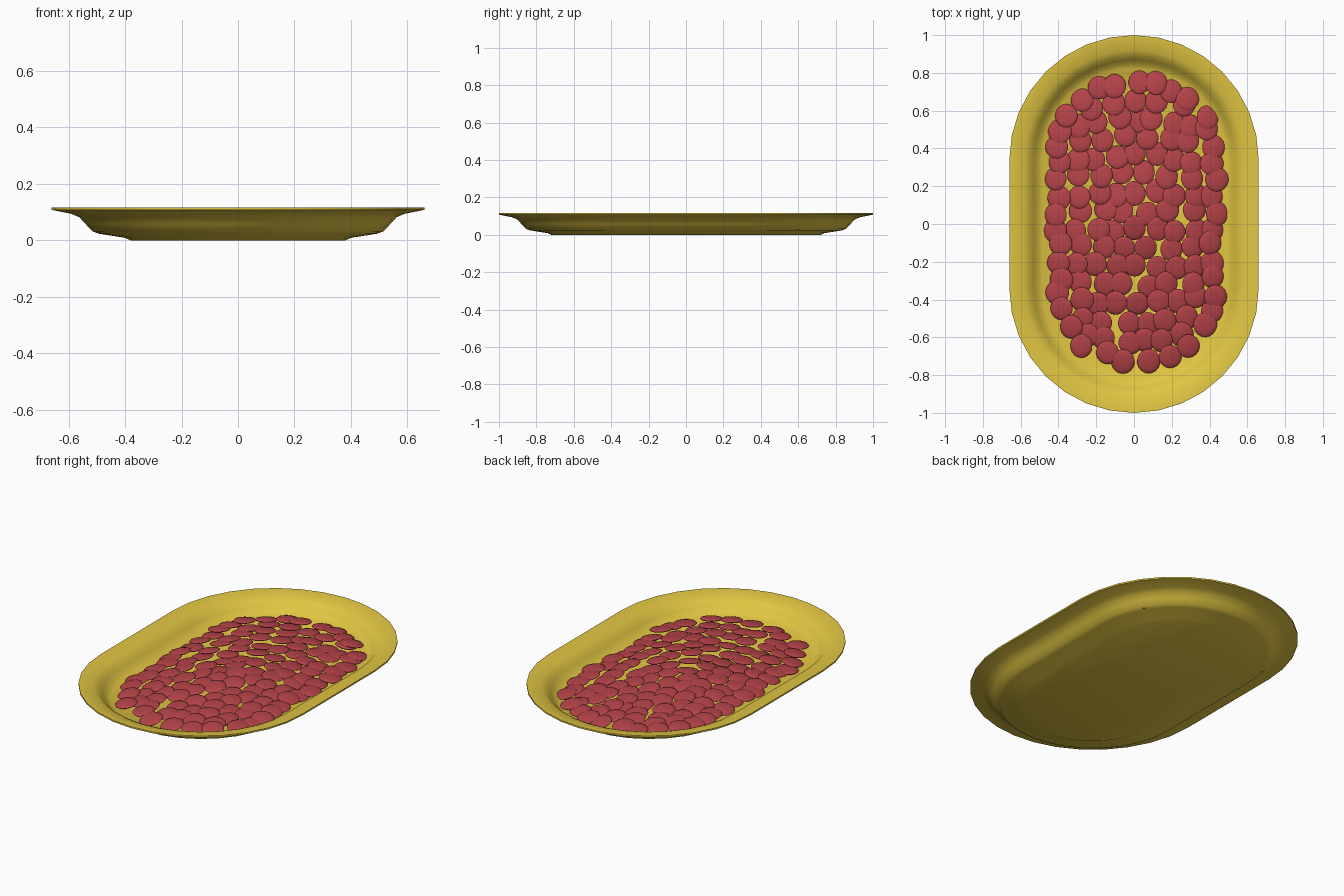
import bpy, bmesh, math, random
from mathutils import Matrix, Vector

if "Cube" in bpy.data.objects:
    bpy.data.objects.remove(bpy.data.objects["Cube"])

random.seed(4)


def material(name, rgb):
    m = bpy.data.materials.new(name)
    m.diffuse_color = (*rgb, 1)
    m.use_nodes = True
    m.node_tree.nodes["Principled BSDF"].inputs["Base Color"].default_value = m.diffuse_color
    return m


def finish(bm, name, mat, angle):
    bmesh.ops.recalc_face_normals(bm, faces=bm.faces)
    me = bpy.data.meshes.new(name)
    bm.to_mesh(me)
    bm.free()
    ob = bpy.data.objects.new(name, me)
    bpy.context.collection.objects.link(ob)
    me.materials.append(mat)
    bpy.context.view_layer.objects.active = ob
    ob.select_set(True)
    bpy.ops.object.shade_smooth_by_angle(angle=math.radians(angle))
    ob.select_set(False)
    return ob


gold = material("mustard_yellow", (0.75, 0.56, 0.055))
red = material("cured_red", (0.45, 0.055, 0.065))

# Oval plate: stadium outline, one ring per profile point (half-width, height)
HALF_STRAIGHT, SEGS = 0.34, 16
profile = [(0.38, 0.0), (0.40, 0.009), (0.495, 0.024), (0.515, 0.032),
           (0.54, 0.058), (0.562, 0.082), (0.59, 0.094), (0.66, 0.108),
           (0.66, 0.117), (0.645, 0.117), (0.58, 0.104), (0.553, 0.092),
           (0.53, 0.066), (0.505, 0.042), (0.485, 0.034), (0.40, 0.020),
           (0.37, 0.012)]


def stadium(bm, r, z):
    ring = []
    for end in (1, -1):
        for i in range(SEGS + 1):
            a = math.pi * i / SEGS
            ring.append(bm.verts.new((end * r * math.cos(a),
                                      end * (HALF_STRAIGHT + r * math.sin(a)), z)))
    return ring


bm = bmesh.new()
rings = [stadium(bm, r, z) for r, z in profile]
for a, b in zip(rings, rings[1:]):
    n = len(a)
    for i in range(n):
        bm.faces.new((a[i], a[(i + 1) % n], b[(i + 1) % n], b[i]))
bm.faces.new(rings[0])
bm.faces.new(rings[-1])
finish(bm, "oval_plate", gold, 50)


# Round slices: domed discs laid like shingles, inner edges resting on neighbours
def add_slice(bm, x, y, z):
    res = bmesh.ops.create_uvsphere(bm, u_segments=18, v_segments=8, radius=1)
    out = Vector((x * 1.3, y, 0))
    axis = Vector((-out.y, out.x, 0))
    axis = axis.normalized() if axis.length > 0.01 else Vector((1, 0, 0))
    tilt = math.radians(random.uniform(6, 13))
    mtx = (Matrix.Translation((x, y, z))
           @ Matrix.Rotation(tilt, 4, axis)
           @ Matrix.Diagonal((random.uniform(0.058, 0.063),
                              random.uniform(0.061, 0.067), 0.011, 1)))
    bmesh.ops.transform(bm, matrix=mtx, verts=res["verts"])


bm = bmesh.new()
ROWS = 16
for row in range(ROWS):
    y = -0.72 + row * 1.475 / (ROWS - 1)
    d = max(0, abs(y - 0.02) - 0.36)
    # Rows narrow towards the rounded ends
    half = 0.24 + 0.17 * math.sqrt(max(0, 1 - (d / 0.39) ** 2))
    count = max(5, round(2 * half / 0.098) + row % 2)
    for i in range(count):
        t = 2 * i / (count - 1) - 1
        x = 0.01 + t * half + random.uniform(-0.02, 0.02)
        # Ends of each row curve towards the middle
        yy = y - 0.09 * t * t * y / 0.75 + random.uniform(-0.015, 0.015)
        e = min(1, math.hypot(t, y / 0.75))
        add_slice(bm, x, yy, 0.056 - 0.010 * e + random.uniform(-0.004, 0.005))
finish(bm, "sliced_rounds", red, 60)
